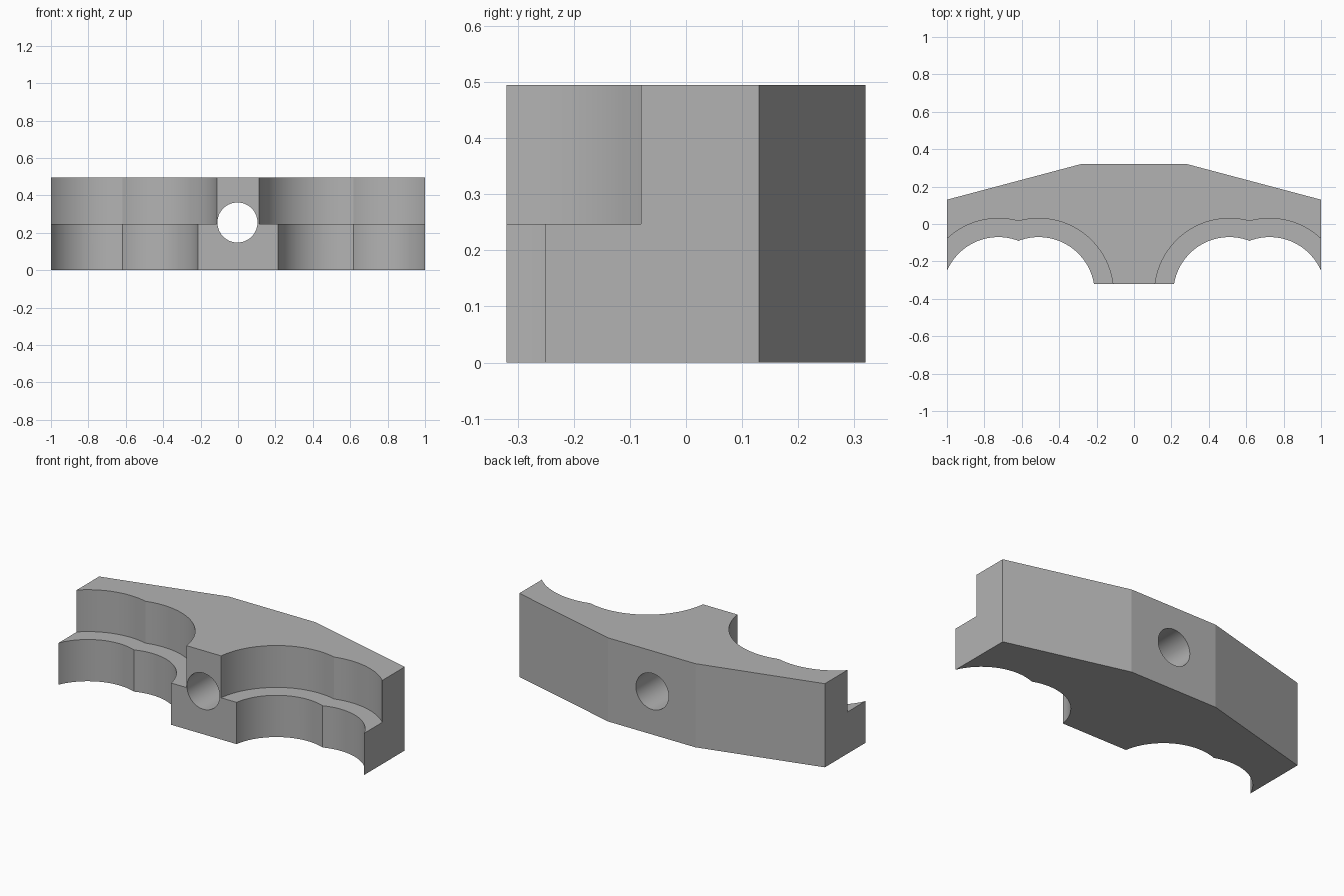
import bpy
import bmesh
from math import radians

HEIGHT = 0.495
STEP = 0.247

cube = bpy.data.objects.get("Cube")
if cube:
    bpy.data.objects.remove(cube, do_unlink=True)

grey = bpy.data.materials.new("plain grey")
grey.use_nodes = True
colour = (0.45, 0.45, 0.45, 1)
grey.diffuse_color = colour
grey.node_tree.nodes["Principled BSDF"].inputs["Base Color"].default_value = colour


def cylinder(name, location, radius, depth, rotation=(0, 0, 0)):
    bpy.ops.mesh.primitive_cylinder_add(vertices=96, radius=radius, depth=depth,
                                        location=location, rotation=rotation)
    obj = bpy.context.object
    obj.name = name
    obj.data.materials.append(grey)
    return obj


def cut(target, cutter):
    cutter.hide_render = True
    bpy.context.view_layer.objects.active = target
    mod = target.modifiers.new("cut", 'BOOLEAN')
    mod.operation = 'DIFFERENCE'
    mod.solver = 'EXACT'
    mod.object = cutter
    bpy.ops.object.modifier_apply(modifier=mod.name)
    bpy.data.objects.remove(cutter, do_unlink=True)


# Solid block with a chamfered back, extruded from its plan outline
half = [(1, -0.32), (1, 0.13), (0.285, 0.32)]
outline = half + [(-x, y) for x, y in reversed(half)]
bm = bmesh.new()
base = bm.faces.new([bm.verts.new((x, y, 0)) for x, y in outline])
top = bmesh.ops.extrude_face_region(bm, geom=[base])["geom"]
bmesh.ops.translate(bm, vec=(0, 0, HEIGHT),
                    verts=[v for v in top if isinstance(v, bmesh.types.BMVert)])
bmesh.ops.recalc_face_normals(bm, faces=bm.faces)
mesh = bpy.data.meshes.new("clamp_block")
bm.to_mesh(mesh)
bm.free()
mesh.materials.append(grey)
block = bpy.data.objects.new("clamp_block", mesh)
bpy.context.collection.objects.link(block)

# Paired scallops on each side: narrow all the way down, wide above the ledge
for side in (-1, 1):
    for x in (0.51, 0.725):
        cut(block, cylinder("narrow_scallop", (side * x, -0.37, HEIGHT / 2), 0.3, 1))
        cut(block, cylinder("wide_scallop", (side * x, -0.37, STEP + 0.5), 0.4, 1))

# Bolt hole from front to back
cut(block, cylinder("bolt_hole", (-0.003, 0, 0.255), 0.107, 2, (radians(90), 0, 0)))

# Smooth curved walls, sharp edges elsewhere
bpy.ops.object.select_all(action='DESELECT')
block.select_set(True)
bpy.context.view_layer.objects.active = block
bpy.ops.object.shade_smooth_by_angle(angle=radians(12))
